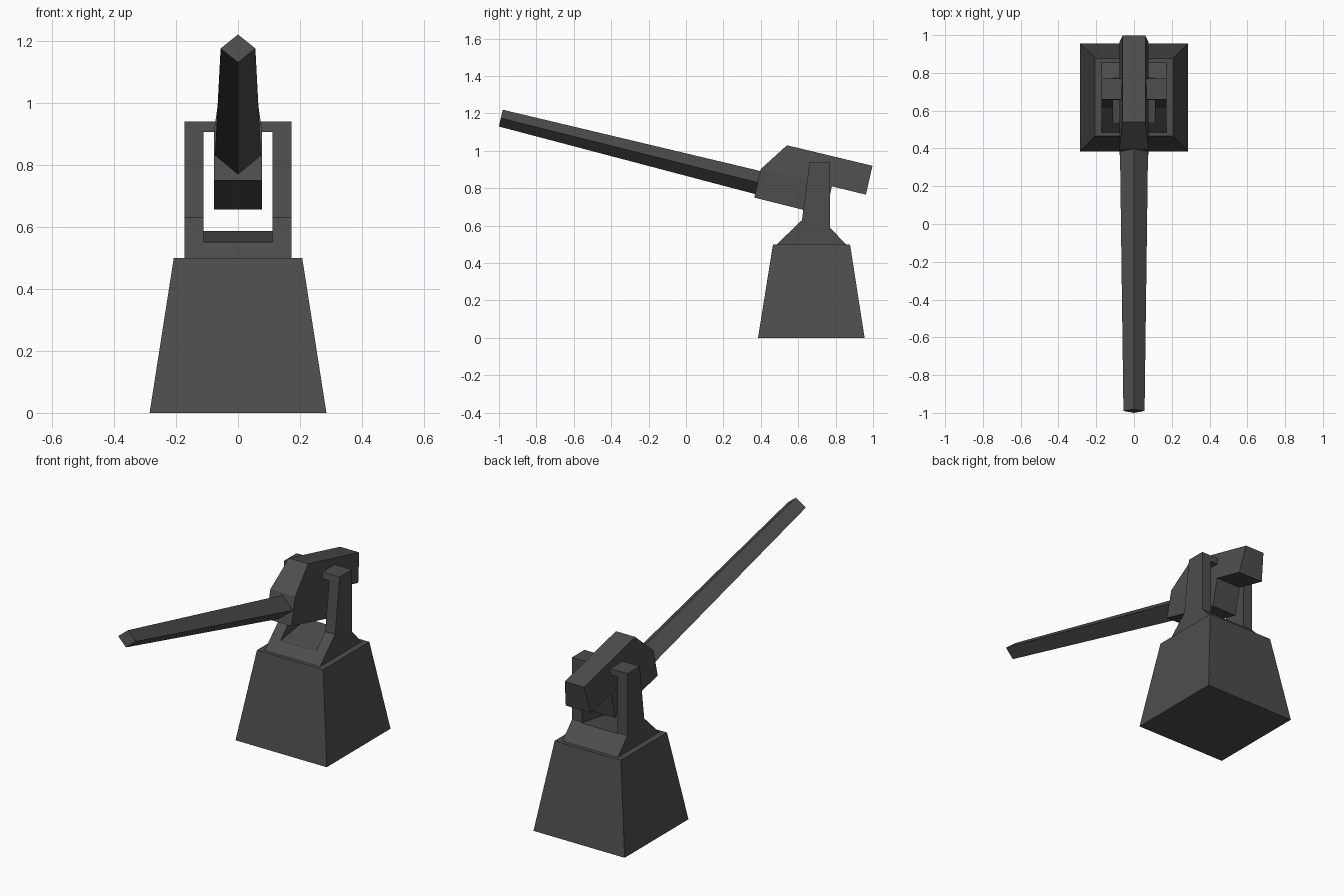
import bpy, bmesh

if "Cube" in bpy.data.objects:
    bpy.data.objects.remove(bpy.data.objects["Cube"])

mat = bpy.data.materials.new("dark_grey")
mat.diffuse_color = (0.075, 0.075, 0.075, 1)
mat.use_nodes = True
mat.node_tree.nodes["Principled BSDF"].inputs["Base Color"].default_value = mat.diffuse_color


def loft(name, ring_a, ring_b):
    """Closed solid between two matching rings of 3D points."""
    bm = bmesh.new()
    a = [bm.verts.new(p) for p in ring_a]
    b = [bm.verts.new(p) for p in ring_b]
    n = len(a)
    bm.faces.new(a)
    bm.faces.new(b[::-1])
    for i in range(n):
        j = (i + 1) % n
        bm.faces.new((a[i], b[i], b[j], a[j]))
    bmesh.ops.recalc_face_normals(bm, faces=bm.faces)
    mesh = bpy.data.meshes.new(name)
    bm.to_mesh(mesh)
    bm.free()
    mesh.materials.append(mat)
    obj = bpy.data.objects.new(name, mesh)
    bpy.context.collection.objects.link(obj)
    return obj


def prism(name, profile, widths):
    """Side profile (y, z) spread to both sides by a half width per point."""
    if not isinstance(widths, (list, tuple)):
        widths = [widths] * len(profile)
    pts = list(zip(profile, widths))
    return loft(name, [(-w, y, z) for (y, z), w in pts],
                [(w, y, z) for (y, z), w in pts])


def rect(x, y0, y1, z):
    return [(-x, y0, z), (x, y0, z), (x, y1, z), (-x, y1, z)]


def diamond(y, z, half_w, half_h):
    """Four-sided section square to the tilted arm."""
    dy, dz = 0.22 * half_h, 0.975 * half_h
    return [(0, y + dy, z + dz), (half_w, y, z), (0, y - dy, z - dz), (-half_w, y, z)]


# Tapered base block
loft("base", rect(0.285, 0.385, 0.955, 0), rect(0.207, 0.465, 0.877, 0.5))

# Yoke with a rectangular window through it
yoke = prism("yoke", [(0.485, 0.5), (0.62, 0.63), (0.66, 0.94), (0.77, 0.94),
                      (0.77, 0.59), (0.855, 0.5)], 0.173)
cutter = prism("yoke_cutter", [(0.4, 0.528), (0.54, 0.551), (0.95, 0.613),
                               (0.95, 0.905), (0.4, 0.905)], 0.111)
cutter.hide_render = True
cut = yoke.modifiers.new("window", "BOOLEAN")
cut.operation = "DIFFERENCE"
cut.solver = "EXACT"
cut.object = cutter
bpy.context.view_layer.objects.active = yoke
bpy.ops.object.modifier_apply(modifier=cut.name)
bpy.data.objects.remove(cutter)

# Head: narrowing upper block on a straight lower block
prism("head_upper", [(0.40, 0.903), (0.54, 1.03), (0.997, 0.92), (0.962, 0.766)],
      [0.078, 0.06, 0.06, 0.078])
prism("head_lower", [(0.40, 0.903), (0.365, 0.75), (0.745, 0.655), (0.78, 0.81)], 0.078)

# Long tapering handle
loft("handle", diamond(-0.99, 1.175, 0.056, 0.046), diamond(0.45, 0.814, 0.075, 0.064))
